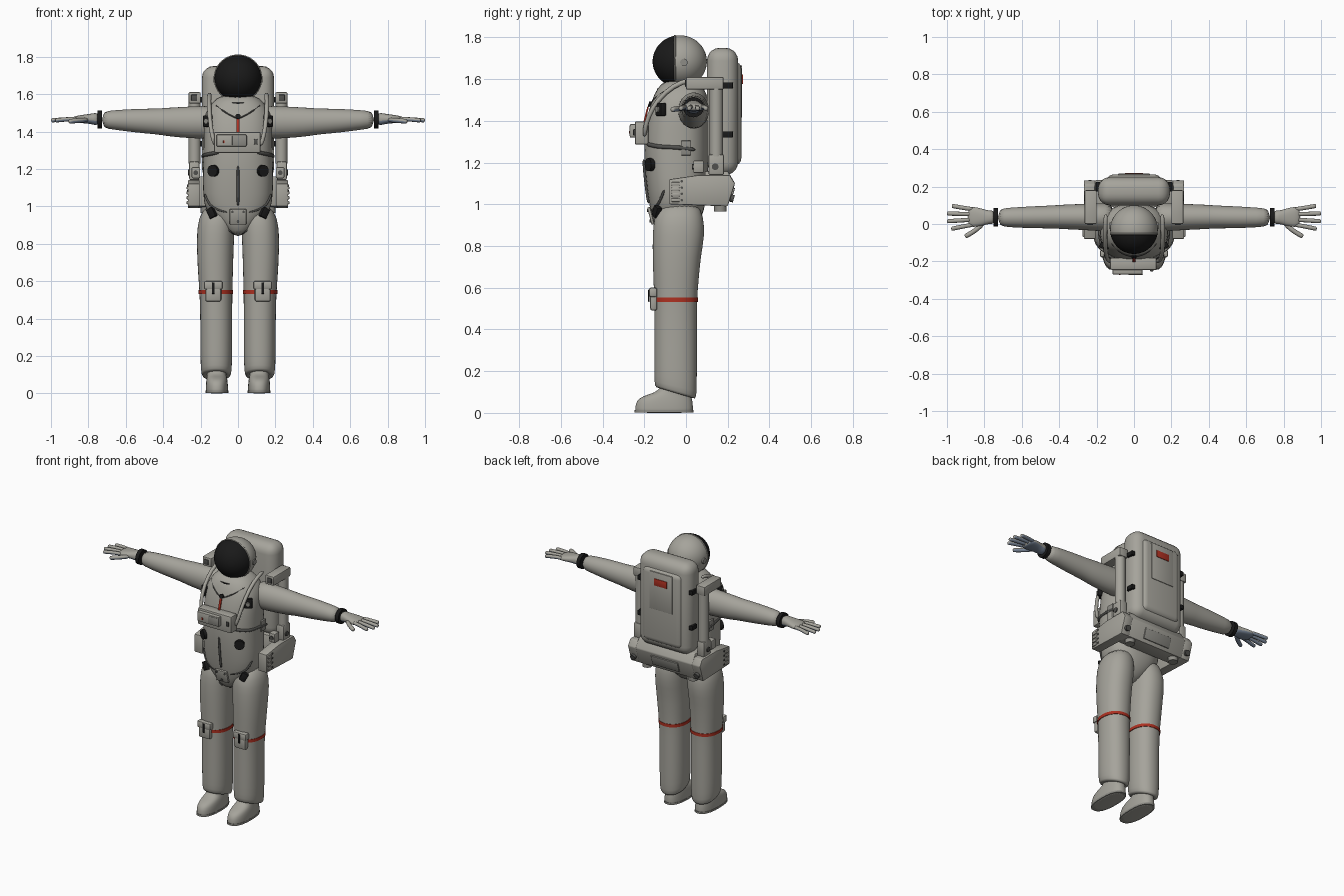
import bpy, bmesh, math
from mathutils import Vector, Matrix, Euler

if "Cube" in bpy.data.objects:
    bpy.data.objects.remove(bpy.data.objects["Cube"])


def material(name, *rgb):
    m = bpy.data.materials.new(name)
    m.use_nodes = True
    m.diffuse_color = (*rgb, 1)
    m.node_tree.nodes["Principled BSDF"].inputs["Base Color"].default_value = (*rgb, 1)
    return m


SUIT = material("suit grey", .38, .37, .33)
PLATE = material("plate grey", .27, .265, .24)
DARK = material("dark grey trim", .08, .08, .075)
BLACK = material("black", .01, .01, .01)
RED = material("red", .42, .03, .015)
PALM = material("palm blue grey", .2, .25, .33)


def finish(name, bm, mats, mirror=False, sub=0, rule=None):
    bmesh.ops.recalc_face_normals(bm, faces=bm.faces[:])
    bm.normal_update()
    if rule:
        for f in bm.faces:
            f.material_index = rule(f)
    me = bpy.data.meshes.new(name)
    bm.to_mesh(me)
    bm.free()
    for m in mats if isinstance(mats, list) else [mats]:
        me.materials.append(m)
    me.shade_smooth()
    if not sub:
        me.set_sharp_from_angle(angle=.6)
    ob = bpy.data.objects.new(name, me)
    bpy.context.scene.collection.objects.link(ob)
    if mirror:
        ob.modifiers.new("mirror", 'MIRROR').use_mirror_merge = False
    if sub:
        s = ob.modifiers.new("smooth", 'SUBSURF')
        s.levels = s.render_levels = sub
    return ob


def skin_rings(name, rings, mats, **kw):
    bm = bmesh.new()
    rows = [[bm.verts.new(p) for p in r] for r in rings]
    n = len(rows[0])
    for a, b in zip(rows, rows[1:]):
        for i in range(n):
            j = (i + 1) % n
            bm.faces.new((a[i], a[j], b[j], b[i]))
    bm.faces.new(rows[0])
    bm.faces.new(rows[-1])
    return finish(name, bm, mats, **kw)


def oval(power, sides=24):
    for i in range(sides):
        t = 2 * math.pi * i / sides
        c, s = math.cos(t), math.sin(t)
        yield (math.copysign(abs(c) ** (2 / power), c), math.copysign(abs(s) ** (2 / power), s))


def loft_z(name, rows, mats, power=2, **kw):
    # rows: z, centre x, centre y, radius x, radius y, tilt
    rings = [[(cx + rx * c, cy + ry * s, z + tilt * ry * s) for c, s in oval(power)]
             for z, cx, cy, rx, ry, tilt in rows]
    return skin_rings(name, rings, mats, **kw)


def loft_x(name, rows, mats, power=2, **kw):
    # rows: x, centre y, centre z, radius y, radius z
    rings = [[(x, cy + ry * c, cz + rz * s) for c, s in oval(power)] for x, cy, cz, ry, rz in rows]
    return skin_rings(name, rings, mats, **kw)


def tube(name, pts, r, mats, sub=1, **kw):
    pts = [Vector(p) for p in pts]
    rings = []
    for i, p in enumerate(pts):
        d = pts[min(i + 1, len(pts) - 1)] - pts[max(i - 1, 0)]
        q = d.to_track_quat('Z', 'Y')
        rings.append([p + q @ Vector((r * c, r * s, 0)) for c, s in oval(2, 8)])
    return skin_rings(name, rings, mats, sub=sub, **kw)


def box(name, c, size, mat, bevel=.006, rot=(0, 0, 0), seg=2, **kw):
    bm = bmesh.new()
    bmesh.ops.create_cube(bm, size=1)
    bmesh.ops.transform(bm, verts=bm.verts[:], matrix=Matrix.Diagonal((*size, 1)))
    bmesh.ops.bevel(bm, geom=bm.edges[:], offset=min(bevel, .45 * min(size)), segments=seg,
                    profile=.5, affect='EDGES')
    bmesh.ops.transform(bm, verts=bm.verts[:],
                        matrix=Matrix.Translation(c) @ Euler(rot).to_matrix().to_4x4())
    return finish(name, bm, mat, **kw)


def disc(name, c, normal, r, depth, mat, **kw):
    bm = bmesh.new()
    m = Matrix.Translation(c) @ Vector(normal).to_track_quat('Z', 'Y').to_matrix().to_4x4()
    bmesh.ops.create_cone(bm, cap_ends=True, segments=24, radius1=r, radius2=r, depth=depth, matrix=m)
    return finish(name, bm, mat, **kw)


def prism(name, profile, x0, x1, mat, **kw):
    bm = bmesh.new()
    f = bm.faces.new([bm.verts.new((x0, y, z)) for y, z in profile])
    ext = bmesh.ops.extrude_face_region(bm, geom=[f])["geom"]
    bmesh.ops.translate(bm, vec=(x1 - x0, 0, 0), verts=[v for v in ext if isinstance(v, bmesh.types.BMVert)])
    bmesh.ops.bevel(bm, geom=bm.edges[:], offset=.006, segments=2, profile=.5, affect='EDGES')
    return finish(name, bm, mat, **kw)


# Torso: height, half width, front, back
TORSO = [(.84, .03, -.13, -.01), (.9, .1, -.155, .06), (.97, .175, -.172, .09), (1.06, .19, -.187, .1),
         (1.2, .188, -.202, .11), (1.32, .185, -.202, .11), (1.42, .185, -.188, .11),
         (1.5, .178, -.165, .11), (1.555, .14, -.14, .09), (1.6, .09, -.1, .05)]
loft_z("torso", [(z, 0, (f + b) / 2, w, (b - f) / 2, 0) for z, w, f, b in TORSO], SUIT, 2.4, sub=1)


def on(x, z, off=0):
    """Point on the front of the torso."""
    for a, b in zip(TORSO, TORSO[1:]):
        if a[0] <= z <= b[0]:
            t = (z - a[0]) / (b[0] - a[0])
            w, f, k = (p + (q - p) * t for p, q in zip(a[1:], b[1:]))
            depth = max(0, 1 - min(1, abs(x) / w) ** 2.4) ** (1 / 2.4)
            return Vector((x, (f + k) / 2 - (k - f) / 2 * depth - off, z))


# Legs, knee bands and boots
loft_z("leg", [(1.01, .1, -.03, .07, .09, 0), (.94, .114, -.035, .098, .12, 0), (.85, .12, -.035, .101, .126, 0),
               (.75, .122, -.045, .098, .116, 0), (.62, .12, -.048, .093, .108, 0), (.54, .118, -.05, .088, .103, 0),
               (.4, .116, -.05, .086, .103, 0), (.2, .116, -.05, .086, .103, -.1), (.12, .116, -.05, .083, .102, -.25),
               (.09, .116, -.05, .076, .097, -.3), (.1, .116, -.05, .055, .07, -.3)], SUIT, 2.2, mirror=True, sub=1)
loft_z("knee_band", [(z, .118, -.05, .092, .107, 0) for z in (.532, .552)], RED, 2.2, mirror=True)
loft_z("boot", [(0, .113, -.105, .057, .136, 0), (.004, .113, -.105, .06, .14, 0), (.04, .113, -.105, .06, .139, 0),
                (.07, .113, -.1, .057, .13, 0), (.09, .113, -.08, .053, .1, 0), (.105, .114, -.055, .05, .07, 0),
                (.16, .115, -.05, .055, .07, 0)], SUIT, 2.4, mirror=True, sub=1)
loft_z("boot_sole", [(z, .113, -.105, .061, .141, 0) for z in (.002, .014)], PLATE, 2.4, mirror=True)
box("knee_pouch", (.132, -.155, .535), (.085, .035, .09), SUIT, .012, mirror=True)
box("knee_flap", (.132, -.158, .578), (.1, .04, .045), SUIT, .01, mirror=True)
box("knee_strap", (.132, -.178, .562), (.014, .006, .06), BLACK, .002, mirror=True)

# Arms, wrists and gloves
loft_x("arm", [(.1, .035, 1.45, .08, .09), (.2, .037, 1.449, .074, .088), (.3, .038, 1.449, .069, .083),
               (.4, .038, 1.452, .065, .074), (.42, .038, 1.453, .062, .07), (.55, .036, 1.458, .059, .064),
               (.66, .035, 1.462, .053, .052), (.73, .035, 1.463, .047, .046)], SUIT, mirror=True, sub=1)
loft_x("wrist_band", [(x, .036, 1.465, .05, .048) for x in (.727, .752)], BLACK, mirror=True)


def palm_rule(f):
    return 1 if f.normal.z < -.3 else 0


GLOVE = [SUIT, PALM]
loft_x("glove_palm", [(.745, .036, 1.466, .04, .037), (.775, .036, 1.467, .034, .03), (.81, .036, 1.468, .046, .024),
                      (.86, .038, 1.465, .056, .02), (.89, .038, 1.463, .05, .014)],
       GLOVE, 2.3, mirror=True, sub=1, rule=palm_rule)
fingers = [(.078, .096, .975), (.052, .056, 1.0), (.024, .015, 1.0), (-.003, -.025, .978)]
for i, (y0, y1, tip) in enumerate(fingers):
    tube(f"glove_finger_{i + 1}", [(.85, y0, 1.466), (.9, y0 * .7 + y1 * .3, 1.467), (tip - .01, y1, 1.46),
                                   (tip, y1, 1.459)], .0125, GLOVE, mirror=True, rule=palm_rule)
tube("glove_thumb", [(.8, .01, 1.463), (.84, -.03, 1.46), (.89, -.06, 1.455), (.905, -.068, 1.453)],
     .014, GLOVE, mirror=True, rule=palm_rule)

# Helmet with visor cut into its front
bm = bmesh.new()
bmesh.ops.create_uvsphere(bm, u_segments=48, v_segments=32, radius=.125,
                          matrix=Matrix.Translation((0, -.03, 1.685)) @ Matrix.Diagonal((1.02, 1.04, 1, 1)))
for co, no in (((0, -.055, 0), (0, 1, 0)), ((0, 0, 1.583), (0, 0, 1))):
    bmesh.ops.bisect_plane(bm, geom=bm.verts[:] + bm.edges[:] + bm.faces[:], plane_co=co, plane_no=no)
finish("helmet", bm, [SUIT, BLACK], rule=lambda f: int(f.calc_center_median().y < -.055 and f.calc_center_median().z > 1.583))
arc = [math.radians(a) for a in range(-50, 231, 10)]
tube("visor_rim", [(.126 * math.cos(a), -.053, 1.685 + .123 * math.sin(a)) for a in arc], .005, SUIT)
disc("visor_pivot", (.122, -.01, 1.68), (1, 0, 0), .018, .02, PLATE, mirror=True)
loft_z("neck_ring", [(z, 0, -.035, .105, .105, .15) for z in (1.545, 1.57)], BLACK)
loft_z("collar", [(1.5, 0, -.03, .14, .12, .15), (1.545, 0, -.033, .112, .112, .15)], SUIT)

# Life support pack
box("pack_body", (0, .175, 1.445), (.385, .15, .61), SUIT, .062, seg=5)
box("pack_back_cover", (0, .22, 1.435), (.29, .09, .5), SUIT, .035, seg=4)
box("pack_back_panel", (0, .265, 1.54), (.17, .008, .25), SUIT, .003)
box("pack_label", (0, .27, 1.6), (.095, .006, .045), RED, .001)
for i, z in enumerate((1.57, 1.335)):
    box(f"pack_clamp_{i + 1}", (.19, .2, z), (.03, .05, .03), BLACK, .004, mirror=True)
prism("pack_side_box", [(-.08, 1.0), (-.08, 1.12), (.06, 1.14), (.21, 1.14), (.235, 1.1), (.2, .99)],
      .205, .268, SUIT, mirror=True)
prism("pack_base", [(.09, 1.0), (.09, 1.16), (.2, 1.16), (.235, 1.1), (.2, .99)], -.21, .21, SUIT)
box("pack_base_panel", (0, .219, 1.046), (.2, .012, .07), PLATE, .004, rot=(-.31, 0, 0))
for i in range(4):
    disc(f"side_box_bolt_{i + 1}", (.269, -.02, 1.02 + .03 * i), (1, 0, 0), .006, .006, DARK, mirror=True)
    box(f"side_box_rib_{i + 1}", (.268, -.05, 1.02 + .026 * i), (.014, .04, .018), SUIT, .005, mirror=True)
disc("base_connector", (.235, .215, 1.03), (0, 1, -.3), .018, .03, DARK, mirror=True)
disc("base_valve", (.17, .165, .985), (0, 0, 1), .03, .04, PLATE, mirror=True)
disc("side_post", (.232, .145, 1.4), (0, 0, 1), .032, .34, SUIT, mirror=True)
box("post_foot", (.234, .145, 1.19), (.055, .075, .1), SUIT, .01, mirror=True)
disc("post_bolt", (.262, .14, 1.18), (1, 0, 0), .016, .01, DARK, mirror=True)
box("post_head", (.232, .09, 1.58), (.064, .18, .06), SUIT, .006, mirror=True)
box("post_lamp", (.234, -.001, 1.58), (.032, .008, .034), DARK, .003, mirror=True)
box("side_fitting", (.225, .06, 1.18), (.045, .05, .06), SUIT, .006, mirror=True)
disc("side_fitting_bolt", (.226, .033, 1.18), (0, 1, 0), .013, .008, DARK, mirror=True)

# Chest control unit
box("chest_unit", (-.003, -.213, 1.342), (.248, .065, .112), SUIT, .008)
box("chest_unit_top", (-.035, -.247, 1.352), (.16, .045, .064), SUIT, .005)
box("chest_display", (.008, -.269, 1.352), (.078, .006, .05), PLATE, .002)
box("chest_switch", (-.075, -.27, 1.345), (.008, .005, .014), RED, .001)
box("chest_knob", (.095, -.247, 1.345), (.018, .012, .03), DARK, .003)

# Front fittings, straps and hoses
tube("front_zip", [on(0, z, .001) for z in (1.0, 1.05, 1.1, 1.16, 1.22)], .008, DARK)
tube("collar_seam", [on(.125, 1.545, 0), on(.08, 1.51), on(.04, 1.485), on(.004, 1.47)], .004, DARK, mirror=True)
disc("tag_ring", on(0, 1.48, .004), (0, -1, .4), .014, .01, BLACK)
box("red_tag", on(0, 1.43, .006), (.015, .008, .075), RED, .002, rot=(-.25, 0, 0))
box("shoulder_buckle", on(.16, 1.455, .004), (.05, .03, .062), BLACK, .005, rot=(0, 0, .6), mirror=True)
disc("buckle_stud", on(.16, 1.455, .02) + Vector((.009, 0, 0)), (.56, -.83, 0), .014, .012, PLATE, mirror=True)
disc("round_valve", on(.132, 1.19, .004), (.5, -.86, 0), .031, .022, BLACK, mirror=True)
tube("chest_strap", [on(x, 1.31 - .2 * x, 0) for x in (.1, .13, .16, .175)] + [(.187, -.02, 1.272), (.186, .05, 1.26)],
     .011, DARK, mirror=True)
box("side_buckle", (.185, 0, 1.27), (.015, .05, .07), PLATE, .004, mirror=True)
tube("shoulder_hose", [(.15, .06, 1.6), (.155, -.02, 1.59), (.155, -.1, 1.54), (.15, -.165, 1.46), (.14, -.195, 1.38),
                       (.12, -.2, 1.32)], .013, SUIT, mirror=True)
box("crotch_plate", on(0, .945, .003), (.09, .014, .085), SUIT, .005, rot=(.25, 0, 0))
for i, (x, z) in enumerate(((-.03, .97), (.03, .97), (0, .92))):
    disc(f"plate_bolt_{i + 1}", on(x, z, .012), (0, -1, 0), .007, .008, DARK)
box("hip_buckle", on(.14, .965, .012), (.04, .03, .055), BLACK, .005, rot=(0, .5, .5), mirror=True)
tube("hip_strap", [on(.18, 1.07), on(.165, 1.03), on(.14, .99), on(.05, .965)], .007, DARK, mirror=True)
tube("brief_seam", [on(.16, .965), on(.12, .93), on(.07, .89), on(.02, .85)], .005, DARK, mirror=True)
